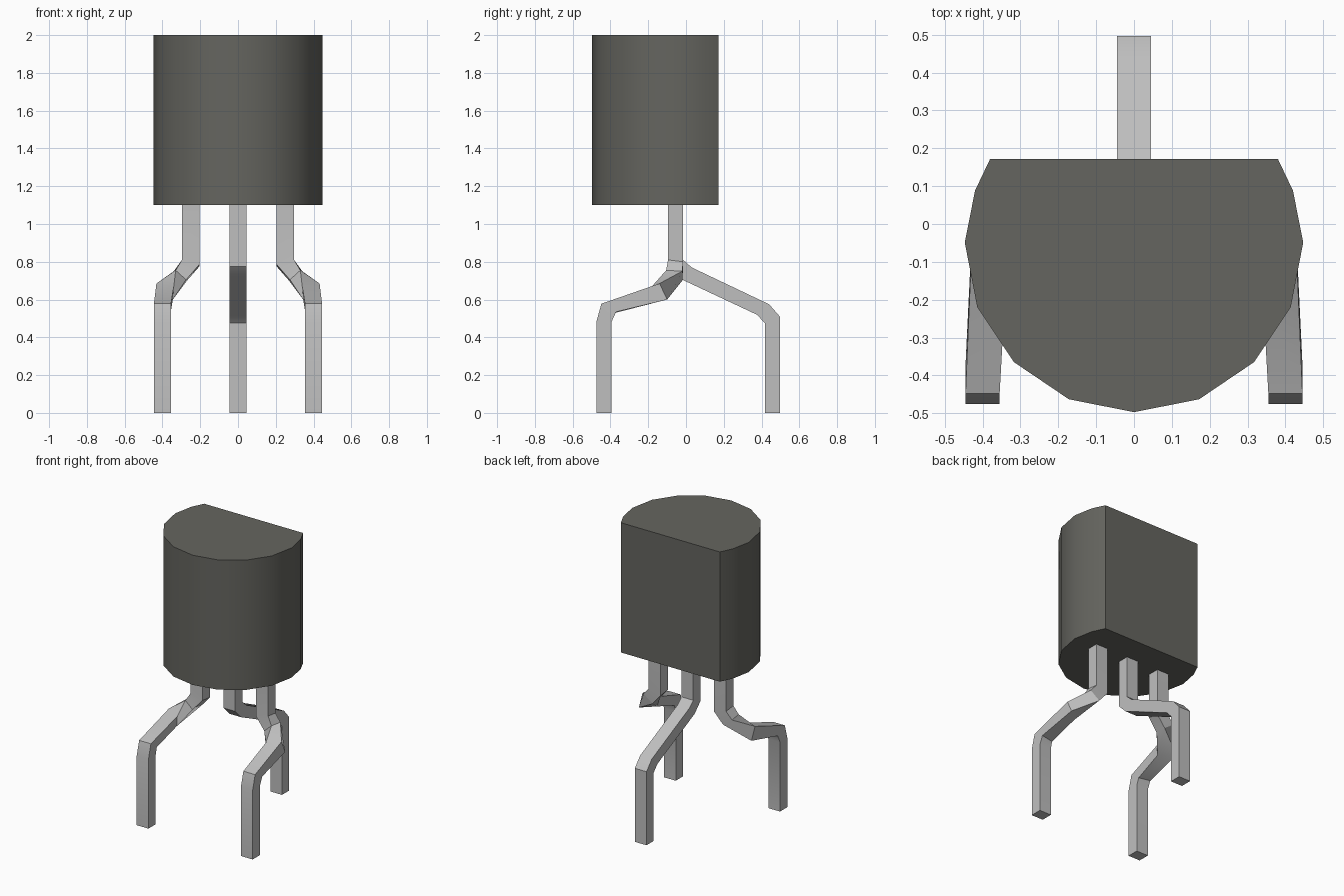
import bpy, bmesh, math

cube = bpy.data.objects.get("Cube")
if cube:
    bpy.data.objects.remove(cube, do_unlink=True)


def material(name, rgb):
    m = bpy.data.materials.new(name)
    m.use_nodes = True
    m.diffuse_color = (*rgb, 1)
    m.node_tree.nodes["Principled BSDF"].inputs["Base Color"].default_value = (*rgb, 1)
    return m


def loft(name, rings, mat):
    """Skin a closed solid through matching rings of points."""
    bm = bmesh.new()
    loops = [[bm.verts.new(p) for p in ring] for ring in rings]
    n = len(loops[0])
    for lo, hi in zip(loops, loops[1:]):
        for i in range(n):
            j = (i + 1) % n
            bm.faces.new((lo[i], lo[j], hi[j], hi[i]))
    bm.faces.new(loops[0])
    bm.faces.new(loops[-1])
    bmesh.ops.recalc_face_normals(bm, faces=bm.faces)
    mesh = bpy.data.meshes.new(name)
    bm.to_mesh(mesh)
    bm.free()
    mesh.materials.append(mat)
    ob = bpy.data.objects.new(name, mesh)
    bpy.context.collection.objects.link(ob)
    bpy.ops.object.select_all(action='DESELECT')
    ob.select_set(True)
    bpy.context.view_layer.objects.active = ob
    bpy.ops.object.shade_smooth_by_angle(angle=math.radians(30))
    return ob


plastic = material("dark grey plastic", (0.13, 0.13, 0.115))
metal = material("grey metal", (0.52, 0.52, 0.52))

# Body: D-shaped prism with its flat side at the back
half = [(0.38, 0.172), (0.42, 0.088), (0.447, -0.049), (0.414, -0.22),
        (0.317, -0.365), (0.172, -0.463)]
outline = half + [(0, -0.497)] + [(-x, y) for x, y in reversed(half)]
loft("body", [[(x, y, z) for x, y in outline] for z in (1.1, 2.0)], plastic)

# Middle leg: bent strip in the side plane, pairs of lower and upper edge (y, z)
pairs = [((-0.095, 1.11), (-0.015, 1.11)), ((-0.095, 0.775), (-0.015, 0.81)),
         ((-0.03, 0.71), (0.03, 0.77)), ((0.375, 0.52), (0.44, 0.575)),
         ((0.418, 0.475), (0.497, 0.51)), ((0.418, 0), (0.497, 0))]
loft("middle_leg", [[(-0.045, *p), (0.045, *p), (0.045, *q), (-0.045, *q)]
                    for p, q in pairs], metal)

# Outer legs: bend outward, then forward, then down
rings = [
    [(0.205, -0.095, 1.11), (0.297, -0.095, 1.11), (0.297, -0.015, 1.11), (0.205, -0.015, 1.11)],
    [(0.205, -0.095, 0.785), (0.297, -0.095, 0.81), (0.297, -0.015, 0.80), (0.205, -0.015, 0.775)],
    [(0.275, -0.105, 0.705), (0.33, -0.105, 0.755), (0.34, -0.02, 0.75), (0.27, -0.02, 0.70)],
    [(0.345, -0.18, 0.60), (0.34, -0.18, 0.67), (0.432, -0.14, 0.685), (0.432, -0.10, 0.60)],
    [(0.357, -0.38, 0.528), (0.355, -0.448, 0.578), (0.445, -0.448, 0.578), (0.445, -0.37, 0.535)],
    [(0.355, -0.395, 0.48), (0.355, -0.475, 0.48), (0.445, -0.475, 0.48), (0.445, -0.395, 0.48)],
    [(0.355, -0.395, 0), (0.355, -0.475, 0), (0.445, -0.475, 0), (0.445, -0.395, 0)],
]
for side, s in (("left", 1), ("right", -1)):
    loft(side + "_leg", [[(s * x, y, z) for x, y, z in r] for r in rings], metal)
